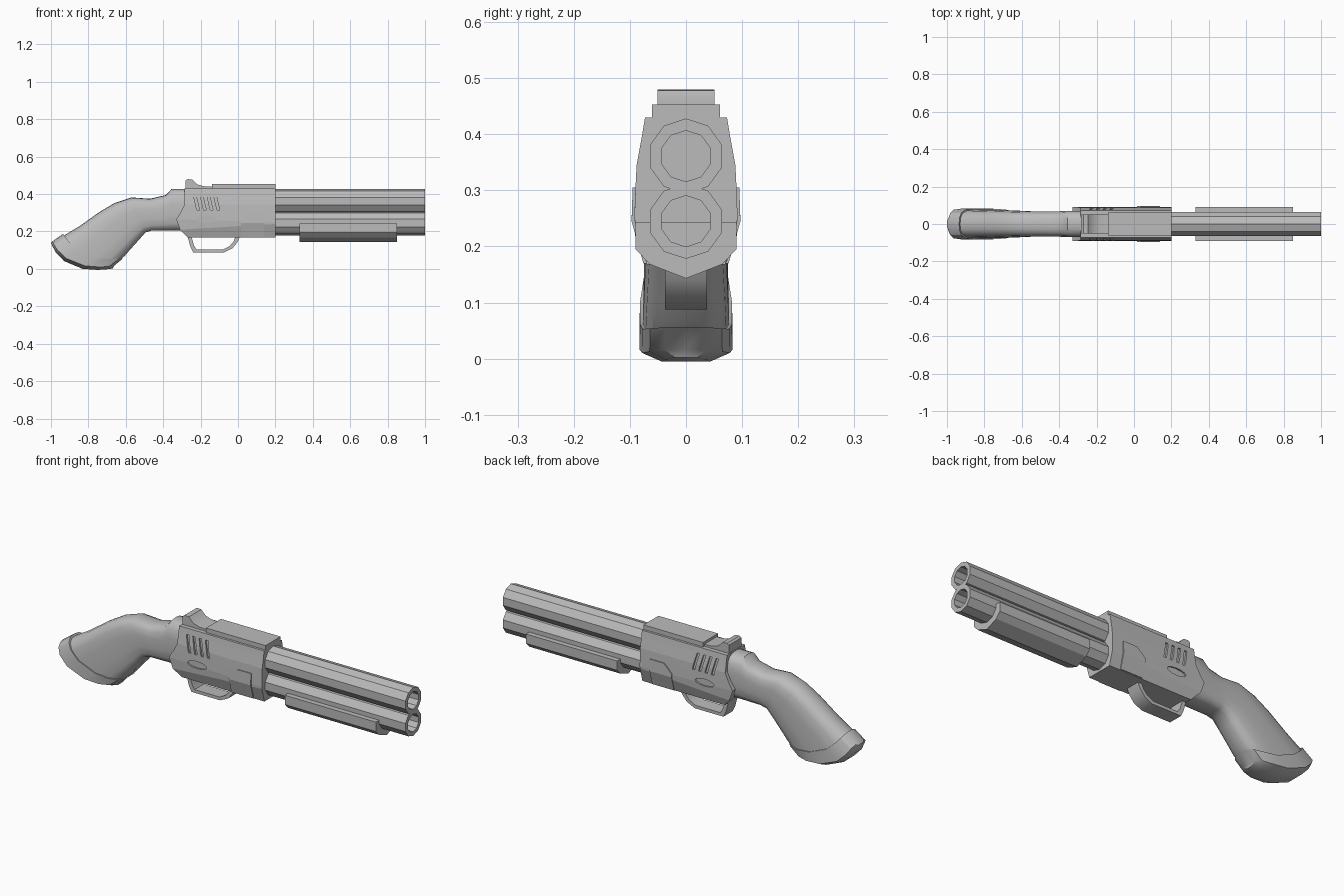
import bpy
import bmesh
from math import cos, sin, pi, radians

default_cube = bpy.data.objects.get("Cube")
if default_cube:
    bpy.data.objects.remove(default_cube)

steel = bpy.data.materials.new("plain grey")
steel.use_nodes = True
steel.diffuse_color = (0.5, 0.5, 0.5, 1)
steel.node_tree.nodes["Principled BSDF"].inputs["Base Color"].default_value = (0.5, 0.5, 0.5, 1)


def finish(name, bm, smooth_angle=None):
    """Turn a bmesh into a named object, smooth below the given angle."""
    bmesh.ops.remove_doubles(bm, verts=bm.verts, dist=0.0001)
    bmesh.ops.recalc_face_normals(bm, faces=bm.faces)
    mesh = bpy.data.meshes.new(name)
    bm.to_mesh(mesh)
    bm.free()
    mesh.materials.append(steel)
    if smooth_angle:
        mesh.shade_smooth()
        mesh.set_sharp_from_angle(angle=radians(smooth_angle))
    obj = bpy.data.objects.new(name, mesh)
    bpy.context.scene.collection.objects.link(obj)
    return obj


def bridge(bm, ring_a, ring_b):
    count = len(ring_a)
    for i in range(count):
        j = (i + 1) % count
        bm.faces.new((ring_a[i], ring_a[j], ring_b[j], ring_b[i]))


def loft(name, half_rings, smooth_angle=None):
    """Skin half sections mirrored across y, closing both ends with strips."""
    bm = bmesh.new()
    rings = []
    for half in half_rings:
        full = list(half) + [(x, -y, z) for x, y, z in reversed(half)]
        rings.append([bm.verts.new(p) for p in full])
    for a, b in zip(rings, rings[1:]):
        bridge(bm, a, b)
    for ring in (rings[0], rings[-1]):
        for i in range(len(ring) // 2 - 1):
            bm.faces.new((ring[i], ring[i + 1], ring[-2 - i], ring[-1 - i]))
    return finish(name, bm, smooth_angle)


def add_prism(bm, near, far):
    """Solid between two matching outlines."""
    a = [bm.verts.new(p) for p in near]
    b = [bm.verts.new(p) for p in far]
    bridge(bm, a, b)
    bm.faces.new(a)
    bm.faces.new(b)


def side_profile(name, outline, half_width, smooth_angle=None):
    bm = bmesh.new()
    add_prism(bm, [(x, -half_width, z) for x, z in outline],
              [(x, half_width, z) for x, z in outline])
    return finish(name, bm, smooth_angle)


# Barrels: ten-sided tubes with deep bores
def barrel(name, height, outer=0.067, inner=0.0455, back=0.18, muzzle=1.0):
    bm = bmesh.new()
    rings = []
    for x, r in ((back, outer), (muzzle, outer), (muzzle, inner), (back + 0.03, inner)):
        rings.append([bm.verts.new((x, r * sin(pi * i / 5), height + r * cos(pi * i / 5)))
                      for i in range(10)])
    for a, b in zip(rings, rings[1:]):
        bridge(bm, a, b)
    bm.faces.new(rings[0])
    bm.faces.new(rings[-1])
    return finish(name, bm)


barrel("upper_barrel", 0.361)
barrel("lower_barrel", 0.245)

# Fore grip cradling the lower barrel
fore_section = [(0.0, 0.243), (0.09, 0.243), (0.09, 0.195), (0.064, 0.168), (0.0, 0.143)]
loft("fore_grip", [[(x, y, z) for y, z in fore_section] for x in (0.33, 0.85)])

# Receiver: half width, front height, rear height, rear edge position
receiver_section = [
    (0.073, 0.43, 0.43, -0.285), (0.078, 0.40, 0.40, -0.285),
    (0.088, 0.345, 0.345, -0.285), (0.09, 0.305, 0.305, -0.305),
    (0.092, 0.25, 0.265, -0.33), (0.09, 0.24, 0.21, -0.31),
    (0.07, 0.168, 0.168, -0.27)]
receiver = loft("receiver", [[(rear, y, zr) for y, zf, zr, rear in receiver_section],
                             [(0.2, y, zf) for y, zf, zr, rear in receiver_section]])

# Vent slots and lens-shaped recess cut in both receiver sides
cut = bmesh.new()
for side in (-1, 1):
    for i in range(4):
        x = -0.24 + 0.036 * i
        slot = [(x, 0.071, 0.40), (x + 0.014, 0.071, 0.40),
                (x + 0.034, 0.081, 0.315), (x + 0.02, 0.081, 0.315)]
        add_prism(cut, [(px, side * y, z) for px, y, z in slot],
                  [(px, side * 0.12, z) for px, y, z in slot])
    lens = [(-0.17 - 0.055 * cos(pi * k / 6), 0.265 + 0.018 * sin(pi * k / 6))
            for k in range(12)]
    add_prism(cut, [(x, side * 0.084, z) for x, z in lens],
              [(x, side * 0.12, z) for x, z in lens])
cutter = finish("recess_cutter", cut)
cutter.hide_render = True
boolean = receiver.modifiers.new("recesses", "BOOLEAN")
boolean.operation = "DIFFERENCE"
boolean.solver = "EXACT"
boolean.object = cutter
bpy.context.view_layer.objects.active = receiver
bpy.ops.object.modifier_apply(modifier=boolean.name)
bpy.data.objects.remove(cutter)

# Raised side plates, bent to follow the receiver
plate_lower = [(0.015, 0.076, 0.17), (0.14, 0.076, 0.17), (0.14, 0.097, 0.245), (0.015, 0.097, 0.245)]
plate_upper = [(0.015, 0.097, 0.245), (0.14, 0.097, 0.245), (0.14, 0.095, 0.305),
               (0.06, 0.095, 0.305), (0.015, 0.0965, 0.262)]
for label, side in (("right", -1), ("left", 1)):
    bm = bmesh.new()
    for part in (plate_lower, plate_upper):
        add_prism(bm, [(x, side * y, z) for x, y, z in part],
                  [(x, side * (y - 0.025), z) for x, y, z in part])
    finish(label + "_side_plate", bm)

# Top rail and hammer
side_profile("top_rail", [(-0.14, 0.42), (0.2, 0.42), (0.2, 0.453), (-0.14, 0.453)], 0.061)
side_profile("hammer", [(-0.28, 0.42), (-0.28, 0.472), (-0.27, 0.48), (-0.245, 0.478),
                        (-0.22, 0.453), (-0.185, 0.442), (-0.13, 0.44), (-0.13, 0.42)], 0.051, 30)

# Trigger guard: one bent strap
guard_outer = [(-0.27, 0.175), (-0.255, 0.12), (-0.24, 0.088), (-0.075, 0.088),
               (-0.03, 0.11), (-0.005, 0.14), (0.012, 0.175)]
guard_inner = [(-0.012, 0.175), (-0.025, 0.145), (-0.045, 0.122), (-0.08, 0.104),
               (-0.222, 0.104), (-0.235, 0.125), (-0.25, 0.175)]
side_profile("trigger_guard", guard_outer + guard_inner, 0.0375, 30)

# Grip sections: position from top edge to bottom edge, and share of half width
SHAPE = [(0.0, 0.0), (0.012, 0.4), (0.06, 0.72), (0.16, 0.92), (0.35, 1.0), (0.65, 1.0),
         (0.84, 0.94), (0.95, 0.78), (1.0, 0.45), (1.0, 0.0)]


def grip_section(top, bottom, width, bow=(0, 0)):
    ring = []
    for t, share in SHAPE:
        bend = 4 * t * (1 - t)
        ring.append((top[0] + (bottom[0] - top[0]) * t + bow[0] * bend, width * share,
                     top[1] + (bottom[1] - top[1]) * t + bow[1] * bend))
    return ring


loft("grip", [
    grip_section((-0.26, 0.428), (-0.26, 0.205), 0.071),
    grip_section((-0.355, 0.428), (-0.36, 0.205), 0.07),
    grip_section((-0.385, 0.395), (-0.40, 0.205), 0.068),
    grip_section((-0.47, 0.375), (-0.46, 0.205), 0.067),
    grip_section((-0.57, 0.382), (-0.495, 0.195), 0.067),
    grip_section((-0.66, 0.352), (-0.53, 0.155), 0.069),
    grip_section((-0.74, 0.305), (-0.575, 0.105), 0.072),
    grip_section((-0.845, 0.23), (-0.605, 0.07), 0.075, (-0.02, -0.02)),
    grip_section((-0.945, 0.17), (-0.635, 0.045), 0.077, (-0.045, -0.055))], 40)

# Butt cap: slightly wider band with a crowned end
loft("butt_cap", [
    grip_section((-0.935, 0.188), (-0.615, 0.056), 0.082, (-0.035, -0.045)),
    grip_section((-0.992, 0.147), (-0.663, 0.016), 0.083, (-0.045, -0.05)),
    grip_section((-1.0, 0.14), (-0.67, 0.002), 0.045, (-0.05, -0.055))], 30)
